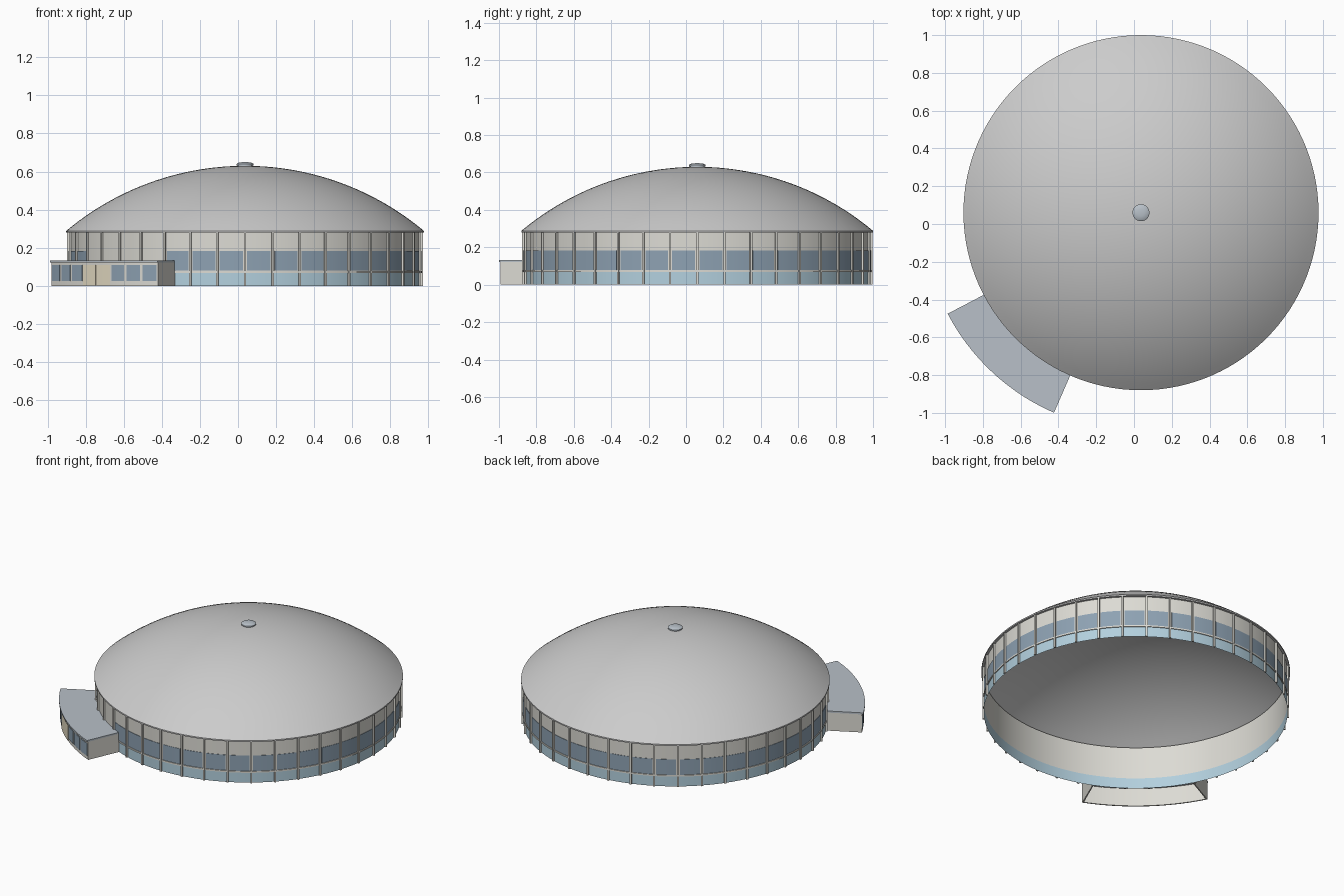
import bpy, bmesh
from math import radians, cos, sin, pi, sqrt

if "Cube" in bpy.data.objects:
    bpy.data.objects.remove(bpy.data.objects["Cube"])

CX, CY = 0.037, 0.06      # centre of the round hall
BAYS = 40
STEP = 360 / BAYS
A0, A1 = 207.6, 246.5     # angular extent of the entrance annex


def material(name, rgb):
    m = bpy.data.materials.new(name)
    m.diffuse_color = (*rgb, 1)
    m.use_nodes = True
    m.node_tree.nodes["Principled BSDF"].inputs["Base Color"].default_value = m.diffuse_color
    return m


cream = material("cream", (0.72, 0.71, 0.66))
glass = material("glass", (0.27, 0.36, 0.45))
blue = material("blue", (0.45, 0.63, 0.73))
sand = material("sand", (0.80, 0.73, 0.56))
slate = material("slate", (0.48, 0.53, 0.58))


def arc_part(name, profile, spans, mat=None, closed=False, step=3.0):
    """Sweep an (r, z) profile around the hall axis over each angular span."""
    bm = bmesh.new()
    for a, b in spans:
        n = max(1, round((b - a) / step))
        full = abs(b - a - 360) < 1e-6
        rings = []
        for i in range(n if full else n + 1):
            t = radians(a + (b - a) * i / n)
            rings.append([bm.verts.new((CX + r * cos(t), CY + r * sin(t), z))
                          for r, z in profile])
        m = len(profile)
        for i in range(n):
            p, q = rings[i], rings[(i + 1) % len(rings)]
            for j in range(m if closed else m - 1):
                k = (j + 1) % m
                bm.faces.new((p[j], q[j], q[k], p[k]))
        if closed and not full:
            bm.faces.new(rings[0])
            bm.faces.new(rings[-1][::-1])
    bmesh.ops.remove_doubles(bm, verts=bm.verts, dist=1e-6)
    me = bpy.data.meshes.new(name)
    bm.to_mesh(me)
    bm.free()
    ob = bpy.data.objects.new(name, me)
    bpy.context.collection.objects.link(ob)
    if mat:
        me.materials.append(mat)
    return ob


def box(r0, r1, z0, z1):
    return [(r0, z0), (r1, z0), (r1, z1), (r0, z1)]


RING = [(0, 360)]

# Domed roof: shallow spherical cap with a small eaves lip
R_DOME, RIM_Z, TOP_Z = 0.94, 0.288, 0.63
h = TOP_Z - RIM_Z
R = (R_DOME ** 2 + h ** 2) / (2 * h)
cap = []
for i in range(25):
    r = R_DOME * (1 - i / 24)
    cap.append((r, TOP_Z - R + sqrt(R * R - r * r)))
arc_part("dome_roof", [(0.925, 0.279), (R_DOME, 0.279)] + cap, RING)

# Roof vent cap
arc_part("roof_vent", [(0.040, 0.620), (0.040, 0.632), (0.045, 0.633), (0.045, 0.640),
                       (0.036, 0.646), (0.018, 0.649), (0, 0.650)], RING, slate, step=10)

# Hall wall: blue base band and cream upper wall, open underneath
arc_part("wall_base_band", [(0.925, 0), (0.925, 0.07)], RING, blue)
arc_part("wall_upper", [(0.925, 0.07), (0.925, 0.285)], RING, cream)

# Sill ring, windows and vertical fins
bays = [(i * STEP, (i + 1) * STEP) for i in range(BAYS)]
open_bays = [(a, b) for a, b in bays if not A0 < (a + b) / 2 < A1]
arc_part("window_sill", box(0.9255, 0.931, 0.068, 0.078), RING, cream, True)
arc_part("hall_windows", box(0.9255, 0.928, 0.079, 0.182),
         [(a + 0.7, b - 0.7) for a, b in open_bays], glass, True)
arc_part("wall_fins", box(0.9255, 0.936, 0, 0.282),
         [(a - 0.35, a + 0.35) for a, _ in bays], cream, True)

# Entrance annex: curved front wall with end walls, open underneath
arc_part("annex_front_wall", box(1.138, 1.146, 0, 0.122), [(A0, A1)], cream, True)
arc_part("annex_end_walls", box(0.926, 1.146, 0, 0.122),
         [(A0, A0 + 0.4), (A1 - 0.4, A1)], cream, True)
arc_part("annex_roof", box(0.926, 1.155, 0.121, 0.132), [(A0, A1)], slate, True)

# Annex front: three windows on each side of a double door
w = (A1 - A0) / 8
cells = [(A0 + i * w, A0 + (i + 1) * w) for i in range(8)]
arc_part("annex_windows", box(1.1465, 1.149, 0.024, 0.108),
         [(a + 0.4, b - 0.4) for i, (a, b) in enumerate(cells) if i not in (3, 4)],
         glass, True, 2.2)
arc_part("annex_doors", box(1.1465, 1.150, 0.004, 0.110),
         [(a + 0.06, b - 0.06) for a, b in cells[3:5]], sand, True, 2.2)

# Smooth shading with crisp edges
bpy.ops.object.select_all(action='SELECT')
bpy.context.view_layer.objects.active = bpy.data.objects["dome_roof"]
bpy.ops.object.shade_smooth_by_angle(angle=radians(30))
